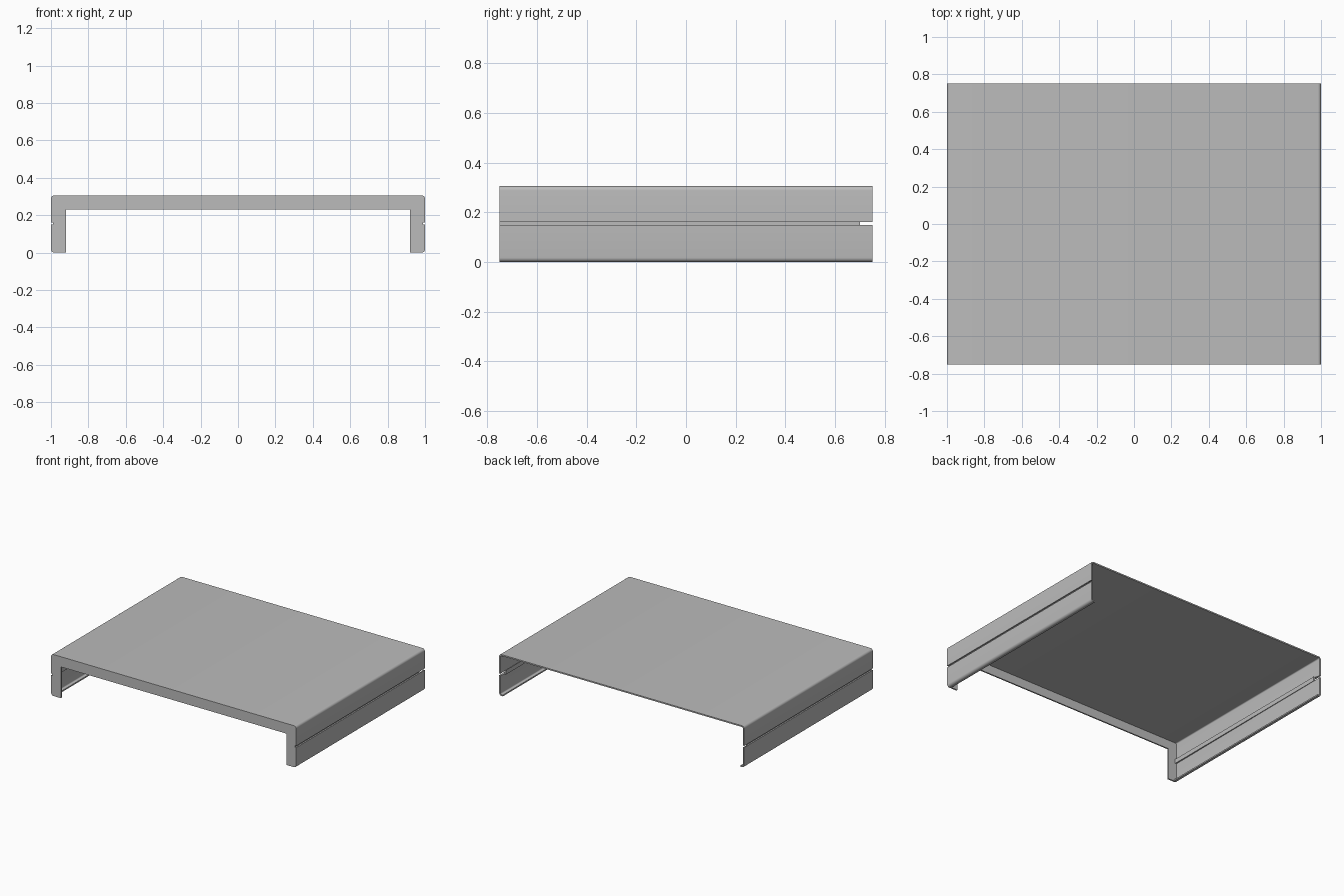
import bpy
import bmesh
from math import cos, sin, pi
from mathutils import Vector

if "Cube" in bpy.data.objects:
    bpy.data.objects.remove(bpy.data.objects["Cube"])

# Overall sizes
HALF_W, HALF_D, HEIGHT = 1.0, 0.75, 0.306
SHEET, BEND = 0.01, 0.018
GROOVE_LOW, GROOVE_HIGH, GROOVE_DEPTH = 0.149, 0.161, 0.01
SLOT_LENGTH, LIP, FRAME_W = 0.05, 0.03, 0.08

grey = bpy.data.materials.new("sheet_grey")
grey.use_nodes = True
colour = (0.5, 0.5, 0.5, 1)
grey.diffuse_color = colour
grey.node_tree.nodes["Principled BSDF"].inputs["Base Color"].default_value = colour


def bend(cz, start, steps=6):
    """Quarter-circle fold at the side wall."""
    cx = HALF_W - BEND
    angles = [start + pi / 2 * i / steps for i in range(steps + 1)]
    return [(cx + BEND * cos(a), cz + BEND * sin(a)) for a in angles]


def finish(bm, name, thickness=0):
    bmesh.ops.recalc_face_normals(bm, faces=bm.faces)
    mesh = bpy.data.meshes.new(name)
    bm.to_mesh(mesh)
    bm.free()
    obj = bpy.data.objects.new(name, mesh)
    bpy.context.collection.objects.link(obj)
    mesh.materials.append(grey)
    bpy.ops.object.select_all(action='DESELECT')
    obj.select_set(True)
    bpy.context.view_layer.objects.active = obj
    if thickness:
        mod = obj.modifiers.new("sheet", 'SOLIDIFY')
        mod.thickness = thickness
        mod.offset = -1
        mod.use_even_offset = True
        bpy.ops.object.modifier_apply(modifier=mod.name)
    bpy.ops.object.shade_smooth_by_angle(angle=pi / 6)
    return obj


# Folded outline, from the bottom lip on the left side up to the top
inset = HALF_W - GROOVE_DEPTH
groove = [(HALF_W, GROOVE_LOW), (inset, GROOVE_LOW),
          (inset, GROOVE_HIGH), (HALF_W, GROOVE_HIGH)]
lower = [(HALF_W - LIP, 0)] + bend(BEND, -pi / 2)
half = lower + groove + bend(HEIGHT - BEND, 0)
outline = half + [(-x, z) for x, z in reversed(half)]

# Cover: folded sheet, with the groove opened into a slot at the back
bm = bmesh.new()
levels = [-HALF_D + SHEET, HALF_D - SLOT_LENGTH, HALF_D]
rows = [[bm.verts.new((x, y, z)) for x, z in outline] for y in levels]
for bay in range(len(rows) - 1):
    front, back = rows[bay], rows[bay + 1]
    for i in range(len(outline) - 1):
        mid_z = (outline[i][1] + outline[i + 1][1]) / 2
        in_groove = GROOVE_LOW - 0.001 < mid_z < GROOVE_HIGH + 0.001
        if bay == 1 and in_groove:
            continue
        # Wound so that the normals face outwards
        bm.faces.new((front[i], front[i + 1], back[i + 1], back[i]))
bm.verts.ensure_lookup_table()
loose = [v for v in bm.verts if not v.link_faces]
bmesh.ops.delete(bm, geom=loose, context='VERTS')
bm.normal_update()
top = max(bm.faces, key=lambda f: f.calc_center_median().z)
if top.normal.z < 0:
    bmesh.ops.reverse_faces(bm, faces=bm.faces)
mesh_faces_up = bm.faces[:]


def finish_cover(bm):
    """Keep the outward winding by thickening towards the inside."""
    obj = finish(bm, "folded_cover")
    mod = obj.modifiers.new("sheet", 'SOLIDIFY')
    mod.thickness = SHEET
    mod.use_even_offset = True
    top_face = max(obj.data.polygons, key=lambda p: p.center.z)
    mod.offset = -1 if top_face.normal.z > 0 else 1
    bpy.ops.object.modifier_apply(modifier=mod.name)
    bpy.ops.object.shade_smooth_by_angle(angle=pi / 6)


finish_cover(bm)

# Front frame: flat flange following the same outline
bm = bmesh.new()
inner_x, inner_z = HALF_W - FRAME_W, HEIGHT - FRAME_W + 0.005
opening = [(-inner_x, 0), (-inner_x, inner_z), (inner_x, inner_z), (inner_x, 0)]
face = bm.faces.new([bm.verts.new((x, -HALF_D, z)) for x, z in outline + opening])
grown = bmesh.ops.extrude_face_region(bm, geom=[face], use_keep_orig=True)
moved = [g for g in grown["geom"] if isinstance(g, bmesh.types.BMVert)]
bmesh.ops.translate(bm, verts=moved, vec=Vector((0, SHEET, 0)))
finish(bm, "front_frame")
